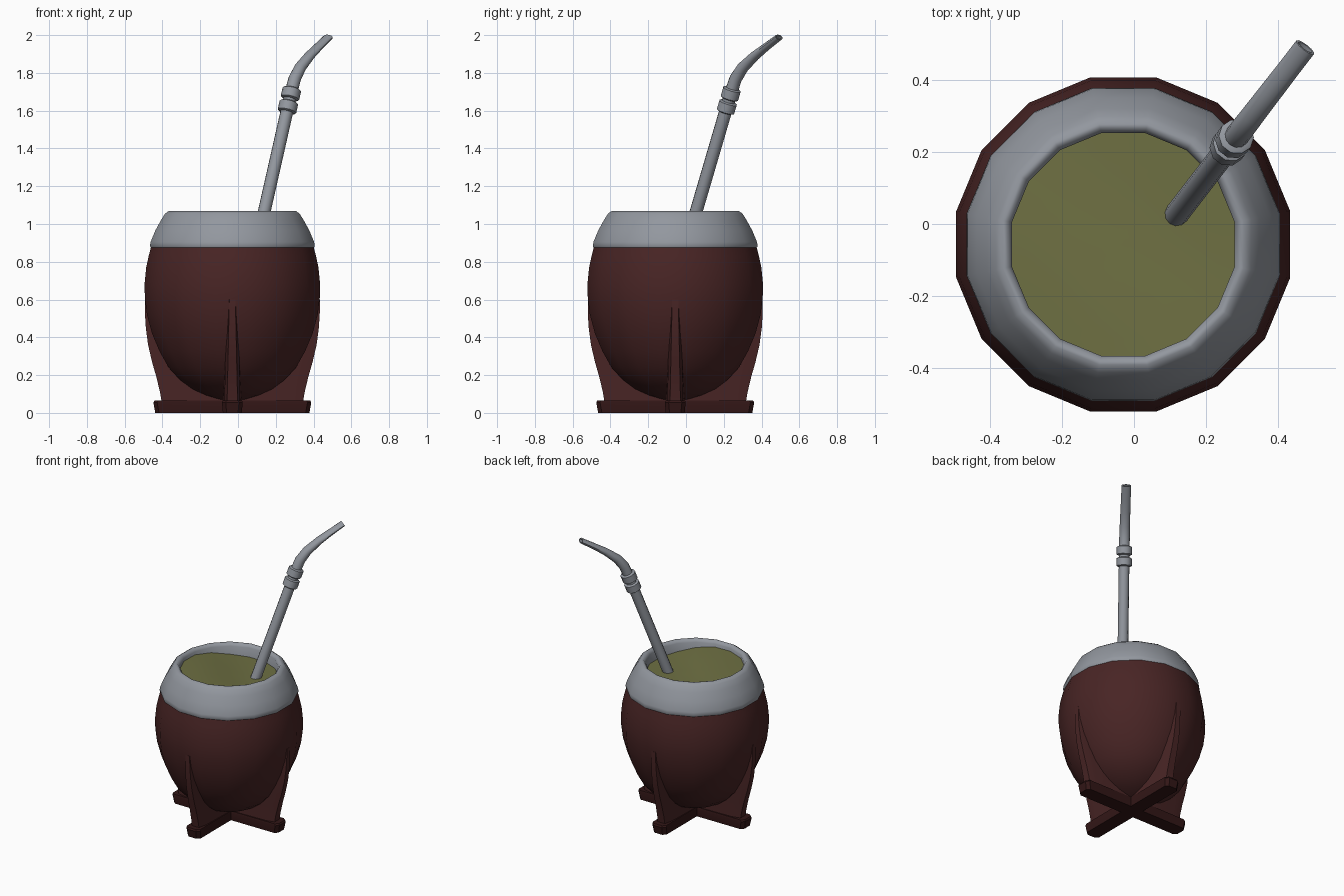
import bpy, bmesh, math
from mathutils import Vector

if "Cube" in bpy.data.objects:
    bpy.data.objects.remove(bpy.data.objects["Cube"])

CX, CY = -0.03, -0.057          # axis of the cup
SIDES = 16
K = 1 / math.cos(math.pi / SIDES)  # flat distance -> corner radius


def material(name, rgb):
    m = bpy.data.materials.new(name)
    m.diffuse_color = (*rgb, 1)
    m.use_nodes = True
    m.node_tree.nodes["Principled BSDF"].inputs["Base Color"].default_value = m.diffuse_color
    return m


WOOD = material("red brown wood", (0.065, 0.018, 0.018))
DARK = material("dark wood", (0.032, 0.008, 0.008))
METAL = material("grey metal", (0.29, 0.31, 0.345))
HERB = material("green herb", (0.155, 0.16, 0.055))


def finish(name, bm, mat, angle=40):
    bmesh.ops.remove_doubles(bm, verts=bm.verts, dist=1e-5)
    bmesh.ops.recalc_face_normals(bm, faces=bm.faces)
    me = bpy.data.meshes.new(name)
    bm.to_mesh(me)
    bm.free()
    me.materials.append(mat)
    ob = bpy.data.objects.new(name, me)
    bpy.context.collection.objects.link(ob)
    bpy.ops.object.select_all(action='DESELECT')
    ob.select_set(True)
    bpy.context.view_layer.objects.active = ob
    bpy.ops.object.shade_smooth_by_angle(angle=math.radians(angle))
    return ob


def loft(bm, rings, caps=True):
    """Skin a list of equal-length closed rings of points."""
    vs = [[bm.verts.new(p) for p in r] for r in rings]
    n = len(vs[0])
    for a, b in zip(vs, vs[1:]):
        for i in range(n):
            j = (i + 1) % n
            bm.faces.new((a[i], a[j], b[j], b[i]))
    if caps:
        bm.faces.new(vs[0])
        bm.faces.new(vs[-1])


def ring(r, z, n=SIDES):
    return [(CX + r * K * math.cos((i + .5) * math.tau / n),
             CY + r * K * math.sin((i + .5) * math.tau / n), z) for i in range(n)]


# Rounded wooden cup
bm = bmesh.new()
body = [(.03, .06), (.08, .072), (.145, .093), (.21, .125), (.277, .175), (.337, .24),
        (.385, .325), (.425, .42), (.452, .52), (.463, .61), (.465, .68), (.456, .77),
        (.443, .83), (.43, .88), (.40, .90)]
loft(bm, [ring(r, z) for r, z in body])
finish("cup_body", bm, WOOD)

# Metal collar around the mouth
bm = bmesh.new()
rim = [(.31, .93), (.40, .872), (.43, .872), (.436, .882), (.433, .905), (.408, .965),
       (.378, 1.02), (.356, 1.055), (.335, 1.07), (.323, 1.068), (.31, 1.05), (.31, .93)]
loft(bm, [ring(r, z) for r, z in rim], caps=False)
finish("metal_rim", bm, METAL, 50)

# Herb filling, heaped towards the side away from the straw
bm = bmesh.new()


def herb_z(x, y):
    t = (-(x - CX) - (y - CY)) / 1.414 / 0.31
    t = min(1, max(0, (t + .5) / 1.2))
    return 0.985 + 0.045 * t * t * (3 - 2 * t)


loft(bm, [[(x, y, herb_z(x, y)) for x, y, _ in ring(r, 0)]
          for r in (.315, .26, .2, .14, .08, .02)], caps=False)
bmesh.ops.holes_fill(bm, edges=[e for e in bm.edges if e.is_boundary and
                     (e.verts[0].co.xy - Vector((CX, CY))).length < .05], sides=SIDES)
herb = finish("herb_filling", bm, HERB, 60)
if sum(p.normal.z for p in herb.data.polygons) < 0:
    herb.data.flip_normals()

# Four fins joining the cup to the feet
fin = [(.373, .05), (.383, .11), (.402, .19), (.425, .27), (.446, .36), (.458, .45),
       (.463, .53), (.463, .60)]
for k, side in enumerate(("right", "back", "left", "front")):
    c, s = round(math.cos(k * math.pi / 2)), round(math.sin(k * math.pi / 2))
    bm = bmesh.new()
    rings = []
    for r, z in fin:
        w = .028 - .012 * (z - .05) / .55
        pts = [(0, -.05), (r - .06, -w - .014), (r, -w), (r, w), (r - .06, w + .014), (0, .05)]
        rings.append([(CX + a * c - b * s, CY + a * s + b * c, z) for a, b in pts])
    loft(bm, rings)
    finish(side + "_fin", bm, WOOD)

# Cross-shaped foot
bm = bmesh.new()


def cross(L, w, z, ch=.02):
    pts = []
    for k in range(4):
        c, s = round(math.cos(k * math.pi / 2)), round(math.sin(k * math.pi / 2))
        for a, b in ((w, -w), (L - ch, -w), (L, -w + ch), (L, w - ch), (L - ch, w)):
            pts.append((CX + a * c - b * s, CY + a * s + b * c, z))
    return pts


loft(bm, [cross(.408, .05, 0), cross(.418, .055, .055), cross(.412, .052, .066)])
finish("cross_foot", bm, DARK, 30)

# Metal straw: swept in one leaning plane, flattened towards the mouthpiece
D = Vector((.61, .792, 0))
U = Vector((.792, -.61, 0))
ORIGIN = Vector((.14, .055, 0))


def spot(s, z):
    return ORIGIN + D * s + Vector((0, 0, z))


def tube_ring(p, t, a, b, n=12):
    v = t.cross(U).normalized()
    return [p + U * a * math.cos(i * math.tau / n) + v * b * math.sin(i * math.tau / n)
            for i in range(n)]


path = [(-.063, .90, .034, .034), (.237, 1.71, .034, .034), (.263, 1.77, .034, .033),
        (.31, 1.828, .033, .030), (.39, 1.89, .032, .024), (.47, 1.94, .031, .019),
        (.552, 1.989, .031, .016)]
P = [spot(s, z) for s, z, _, _ in path]
rings = []
for i, (_, _, a, b) in enumerate(path):
    t = (P[min(i + 1, len(P) - 1)] - P[max(i - 1, 0)]).normalized()
    rings.append(tube_ring(P[i], t, a, b))
# hollow mouth opening
rings.append(tube_ring(P[-1], t, .024, .010))
rings.append(tube_ring(P[-1] - t * .04, t, .024, .010))
bm = bmesh.new()
loft(bm, rings)
finish("straw", bm, METAL)

# Two rings on the straw
axis = (P[1] - P[0]).normalized()
for name, z in (("lower_straw_ring", 1.62), ("upper_straw_ring", 1.69)):
    mid = P[0] + axis * ((z - P[0].z) / axis.z)
    bm = bmesh.new()
    loft(bm, [tube_ring(mid + axis * h, axis, r, r, 10)
              for h, r in ((-.03, .040), (-.024, .050), (.024, .050), (.03, .040))])
    finish(name, bm, METAL, 40)
